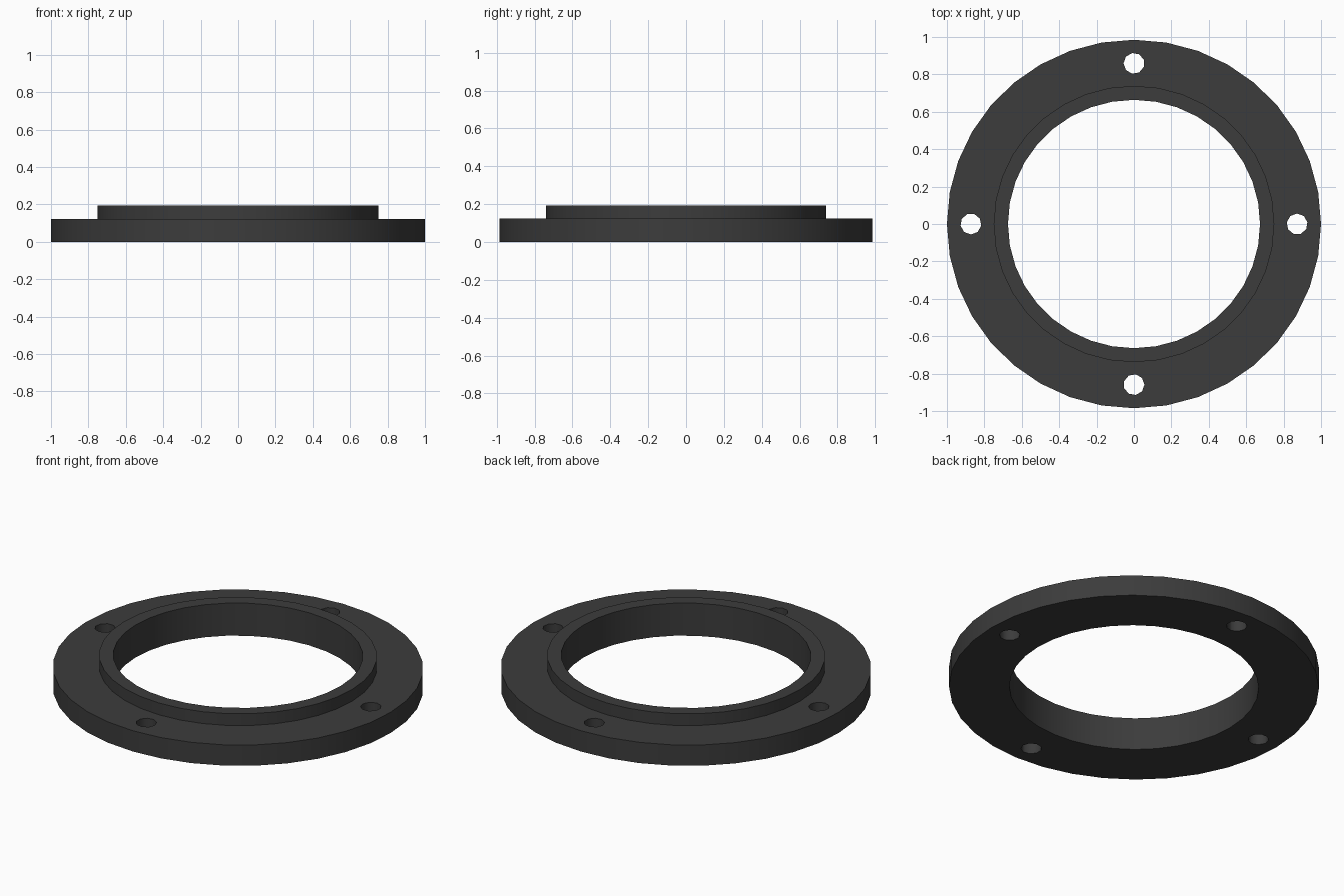
import bpy, bmesh, math

if "Cube" in bpy.data.objects:
    bpy.data.objects.remove(bpy.data.objects["Cube"])

SIDES = 36
SQUASH = 0.985   # ring is very slightly narrower in y
PROFILE = [(0.674, 0), (1, 0), (1, 0.123), (0.75, 0.123), (0.75, 0.193), (0.674, 0.193)]

# flange ring with raised inner lip, turned from a closed profile
bm = bmesh.new()
rings = []
for i in range(SIDES):
    a = math.tau * i / SIDES
    rings.append([bm.verts.new((r * math.cos(a), r * math.sin(a) * SQUASH, z)) for r, z in PROFILE])
n = len(PROFILE)
for i in range(SIDES):
    p, q = rings[i], rings[(i + 1) % SIDES]
    for j in range(n):
        k = (j + 1) % n
        bm.faces.new((p[j], q[j], q[k], p[k]))
bmesh.ops.recalc_face_normals(bm, faces=bm.faces)
mesh = bpy.data.meshes.new("flange_ring")
bm.to_mesh(mesh)
bm.free()
ring = bpy.data.objects.new("flange_ring", mesh)
bpy.context.collection.objects.link(ring)

# dark metal
mat = bpy.data.materials.new("dark_metal")
mat.diffuse_color = (0.045, 0.045, 0.045, 1)
mat.use_nodes = True
mat.node_tree.nodes["Principled BSDF"].inputs["Base Color"].default_value = mat.diffuse_color
mesh.materials.append(mat)

# four bolt holes
bpy.context.view_layer.objects.active = ring
for i in range(4):
    a = math.pi / 2 * i
    bpy.ops.mesh.primitive_cylinder_add(
        vertices=9, radius=0.056, depth=0.5,
        location=(0.872 * math.cos(a), 0.872 * math.sin(a) * SQUASH, 0.06),
        rotation=(0, 0, a))
    cutter = bpy.context.object
    cutter.name = f"bolt_hole_cutter_{i + 1}"
    cutter.hide_render = True
    mod = ring.modifiers.new("bolt_hole", 'BOOLEAN')
    mod.operation = 'DIFFERENCE'
    mod.solver = 'EXACT'
    mod.object = cutter
    bpy.context.view_layer.objects.active = ring
    bpy.ops.object.modifier_apply(modifier=mod.name)
    bpy.data.objects.remove(cutter)

# smooth walls, sharp rims
bpy.ops.object.select_all(action='DESELECT')
ring.select_set(True)
bpy.context.view_layer.objects.active = ring
bpy.ops.object.shade_smooth_by_angle(angle=math.radians(50))
